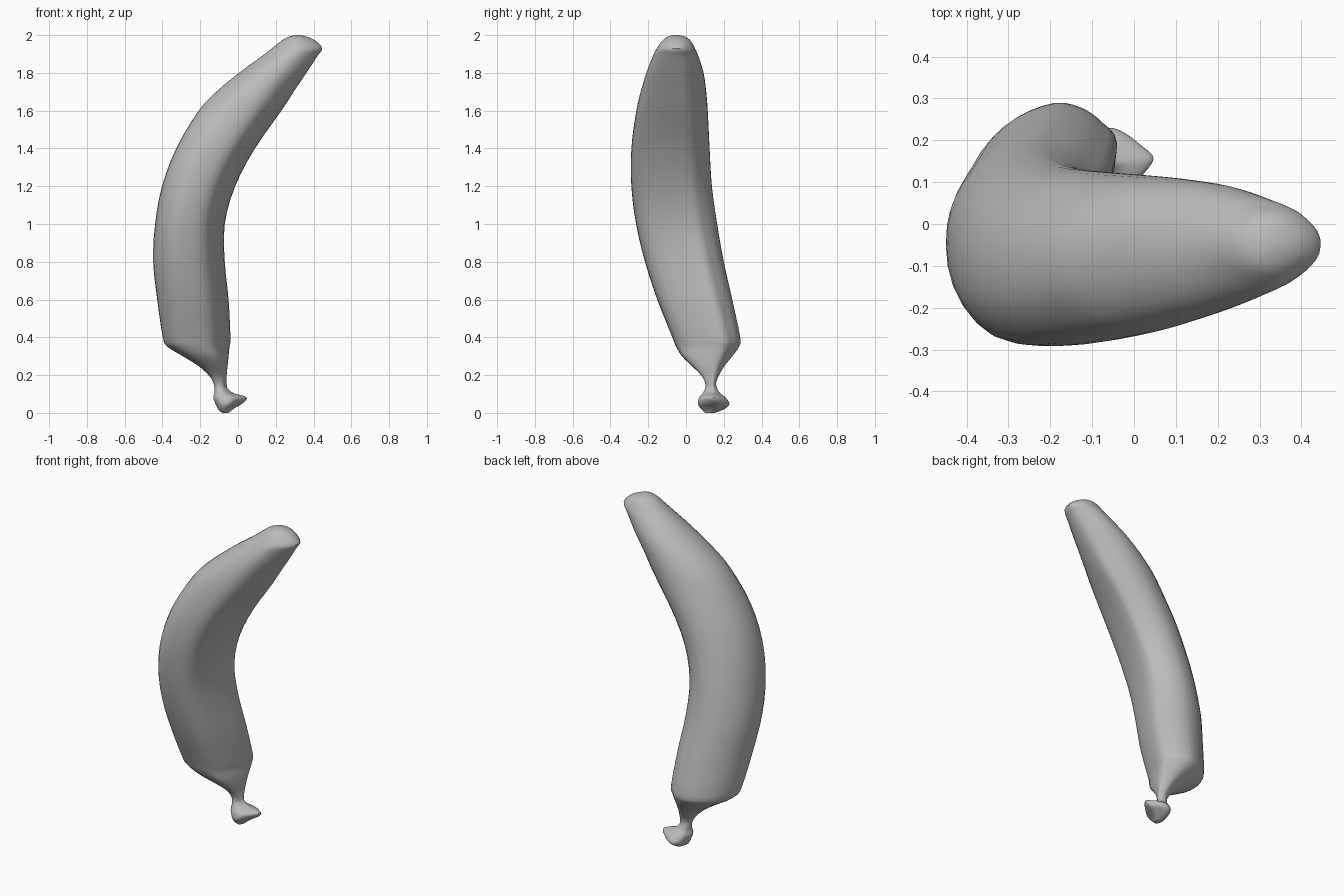
import bpy
import bmesh
from mathutils import Vector

cube = bpy.data.objects.get("Cube")
if cube:
    bpy.data.objects.remove(cube, do_unlink=True)


def spline(points, steps, closed=False):
    """Catmull-Rom curve through the given points."""
    pts = [Vector(p) for p in points]
    n = len(pts)

    def at(i):
        return pts[i % n] if closed else pts[max(0, min(n - 1, i))]

    out = []
    for i in range(n if closed else n - 1):
        a, b, c, d = (at(i + k) for k in (-1, 0, 1, 2))
        for s in range(steps):
            t = s / steps
            out.append(0.5 * (2 * b + (c - a) * t
                              + (2 * a - 5 * b + 4 * c - d) * t ** 2
                              + (3 * b - a - 3 * c + d) * t ** 3))
    if not closed:
        out.append(pts[-1])
    return out


def section_at(z, keys):
    """Blend between the sections keyed by height."""
    if z <= keys[0][0]:
        return keys[0][1]
    for (z0, low), (z1, high) in zip(keys, keys[1:]):
        if z <= z1:
            t = (z - z0) / (z1 - z0)
            return [p.lerp(q, t) for p, q in zip(low, high)]
    return keys[-1][1]


def loft(name, stations, keys, material):
    """Skin horizontal sections; station = z, min x, max x, min y, max y."""
    bm = bmesh.new()
    rings = []
    for z, x0, x1, y0, y1 in stations:
        rings.append([bm.verts.new(((x0 + x1) / 2 + u * (x1 - x0) / 2,
                                    (y0 + y1) / 2 + v * (y1 - y0) / 2, z))
                      for u, v in section_at(z, keys)])
    n = len(rings[0])
    for low, high in zip(rings, rings[1:]):
        for i in range(n):
            j = (i + 1) % n
            bm.faces.new((low[i], low[j], high[j], high[i]))
    bm.faces.new(rings[0])
    bm.faces.new(rings[-1])
    bmesh.ops.recalc_face_normals(bm, faces=bm.faces)
    mesh = bpy.data.meshes.new(name)
    bm.to_mesh(mesh)
    bm.free()
    mesh.materials.append(material)
    obj = bpy.data.objects.new(name, mesh)
    bpy.context.collection.objects.link(obj)
    bpy.ops.object.select_all(action='DESELECT')
    obj.select_set(True)
    bpy.context.view_layer.objects.active = obj
    bpy.ops.object.shade_smooth_by_angle(angle=0.6)


# Single plain grey
grey = bpy.data.materials.new("plain grey")
grey.use_nodes = True
color = (0.5, 0.5, 0.5, 1)
grey.diffuse_color = color
grey.node_tree.nodes["Principled BSDF"].inputs["Base Color"].default_value = color

# Rounded stem end
stem_section = spline([
    (1, .25), (.75, -.2), (.4, -.6), (0, -.9), (-.6, -.8), (-.9, -.45),
    (-1, -.1), (-.85, .4), (-.65, .75), (-.2, 1), (.3, .88), (.75, .55)], 3, True)
# Lower fruit, with a firm front corner and a sloping back
lower_section = spline([
    (1, .45), (.83, -.2), (.5, -.82), (.05, -1), (-.6, -.95), (-.96, -.58),
    (-1, -.08), (-.78, .43), (-.38, .8), (.14, 1), (.52, .93), (.8, .73)], 3, True)
# Middle, with a flat inner side between two ridges
middle_section = spline([
    (1, .45), (.83, -.2), (.5, -.82), (.02, -1), (-.56, -.94), (-.94, -.53),
    (-1, .02), (-.8, .5), (-.37, .87), (.13, 1), (.52, .92), (.8, .73)], 3, True)
# Oval tip
tip_section = spline([
    (1, .2), (.92, -.33), (.45, -.83), (0, -1), (-.52, -.87), (-.89, -.46),
    (-1, .05), (-.84, .54), (-.39, .92), (.1, 1), (.5, .87), (.8, .6)], 3, True)
sections = [(.1, stem_section), (.18, lower_section), (.4, lower_section),
            (.8, middle_section), (1.5, middle_section), (1.9, tip_section)]

# Flared stem end with a nub pointing sideways
stem = [
    (0, -.08, -.05, .1, .15), (.012, -.1, -.035, .085, .185),
    (.03, -.11, -.01, .065, .218), (.05, -.12, .025, .055, .23),
    (.075, -.13, .047, .06, .215), (.09, -.13, .03, .07, .2),
    (.105, -.125, -.025, .085, .18), (.13, -.125, -.055, .1, .165)]
# Curved fruit body, from neck to blunt tip
body = [
    (.16, -.13, -.06, .1, .16),
    (.2, -.155, -.06, .08, .175), (.25, -.21, -.055, .03, .205),
    (.3, -.29, -.05, -.02, .245), (.35, -.37, -.045, -.05, .28),
    (.4, -.395, -.04, -.07, .287), (.6, -.425, -.05, -.15, .245),
    (.8, -.447, -.07, -.215, .2), (1, -.437, -.07, -.262, .165),
    (1.2, -.4, -.015, -.287, .137), (1.4, -.325, .09, -.287, .125),
    (1.6, -.207, .23, -.262, .115), (1.7, -.115, .295, -.24, .107),
    (1.8, .005, .362, -.21, .093), (1.89, .128, .42, -.175, .065),
    (1.93, .18, .445, -.155, .047), (1.97, .23, .41, -.125, .025),
    (1.99, .265, .37, -.1, 0), (2, .3, .33, -.07, -.035)]
loft("fruit_with_stem", spline(stem + body, 3), sections, grey)
